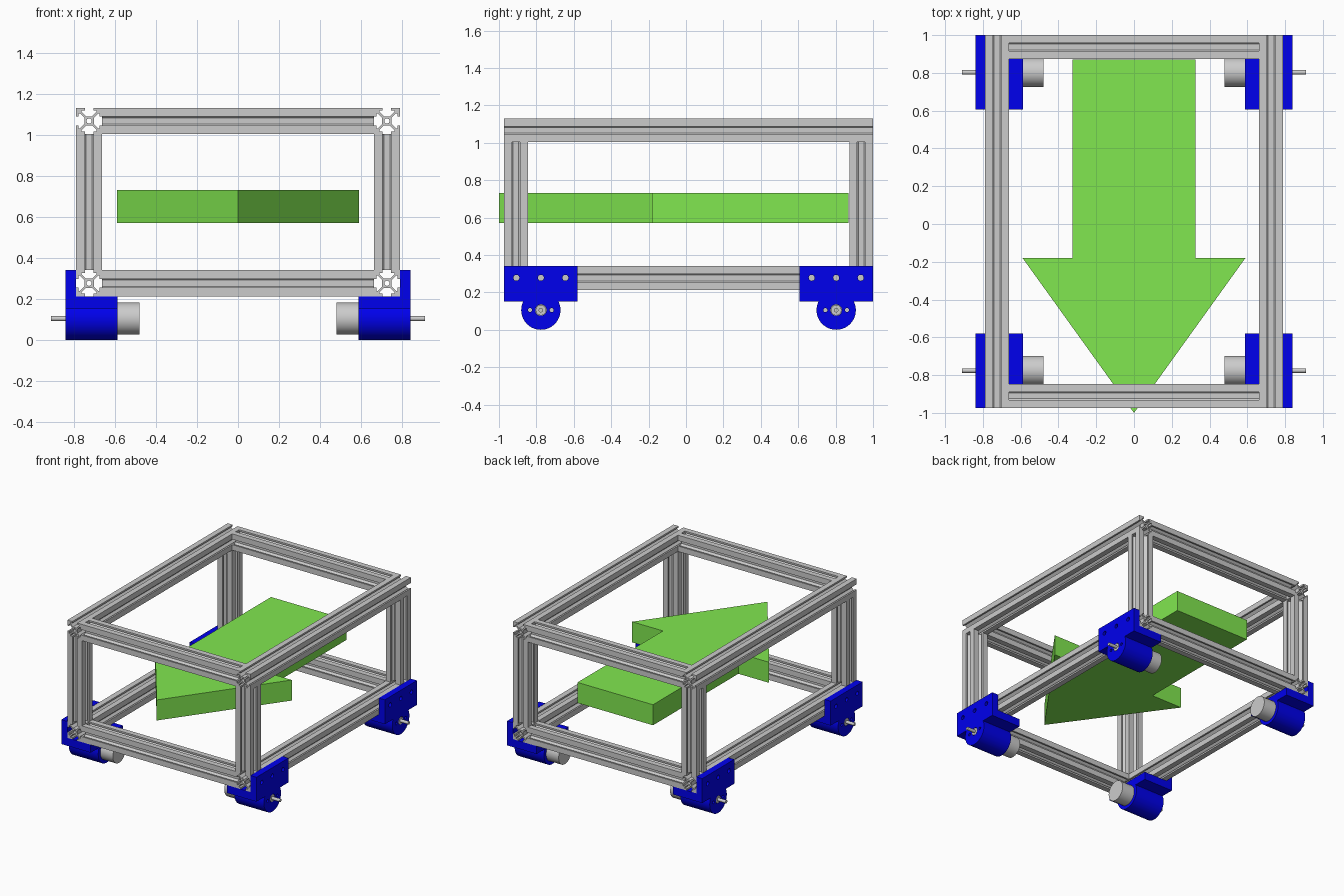
import bpy, bmesh
from math import cos, sin, asin, sqrt, pi, tau

if "Cube" in bpy.data.objects:
    bpy.data.objects.remove(bpy.data.objects["Cube"])

H = 0.0635            # half width of a slotted rail
YC = 0.0135           # centre of the frame along y
XR = 0.725            # rail centre in x
YR = 0.9865 - H       # cross rail centre in y, from YC
ZB, ZT = 0.277, 1.067  # lower and upper rail centres


def material(name, rgb):
    m = bpy.data.materials.new(name)
    m.diffuse_color = (*rgb, 1)
    m.use_nodes = True
    m.node_tree.nodes["Principled BSDF"].inputs["Base Color"].default_value = m.diffuse_color
    return m


BLUE = material("blue", (0.0, 0.0, 0.85))
GREEN = material("green", (0.22, 0.8, 0.08))


def circle(r, u=0, v=0, n=32):
    return [(u + r * cos(tau * i / n), v + r * sin(tau * i / n)) for i in range(n)]


def prism(name, loops, axis, lo, hi, offset=(0, 0, 0), mat=None, smooth=False):
    """Extrude an outline with holes along an axis (x: outline is y,z; y: z,x; z: x,y)."""
    cu = bpy.data.curves.new(name, 'CURVE')
    cu.dimensions = '2D'
    cu.fill_mode = 'BOTH'
    cu.extrude = (hi - lo) / 2
    for pts in loops:
        s = cu.splines.new('POLY')
        s.points.add(len(pts) - 1)
        for p, (u, v) in zip(s.points, pts):
            p.co = (u, v, 0, 1)
        s.use_cyclic_u = True
    tmp = bpy.data.objects.new(name + "_outline", cu)
    bpy.context.collection.objects.link(tmp)
    bpy.context.view_layer.update()
    dg = bpy.context.evaluated_depsgraph_get()
    me = bpy.data.meshes.new_from_object(tmp.evaluated_get(dg))
    bpy.data.objects.remove(tmp)
    bm = bmesh.new()
    bm.from_mesh(me)
    bmesh.ops.remove_doubles(bm, verts=bm.verts, dist=1e-5)
    for vert in bm.verts:
        u, v, w = vert.co
        w += (lo + hi) / 2
        p = {'x': (w, u, v), 'y': (v, w, u), 'z': (u, v, w)}[axis]
        vert.co = [a + b for a, b in zip(p, offset)]
    bmesh.ops.recalc_face_normals(bm, faces=bm.faces)
    for f in bm.faces:
        f.smooth = False
    bm.to_mesh(me)
    bm.free()
    me.name = name
    me.materials.clear()
    if mat:
        me.materials.append(mat)
    ob = bpy.data.objects.new(name, me)
    bpy.context.collection.objects.link(ob)
    if smooth:
        bpy.ops.object.select_all(action='DESELECT')
        ob.select_set(True)
        bpy.context.view_layer.objects.active = ob
        bpy.ops.object.shade_smooth_by_angle(angle=pi / 6)
    return ob


# Slotted rail cross-section: one side turned four times, plus the centre bore
side = [(1, -1), (1, -.33), (.8, -.33), (.8, -.58), (.7, -.58), (.36, -.24),
        (.36, .24), (.7, .58), (.8, .58), (.8, .33), (1, .33)]
slots = []
for k in range(4):
    c, s = [(1, 0), (0, 1), (-1, 0), (0, -1)][k]
    slots += [(H * (c * u - s * v), H * (s * u + c * v)) for u, v in side]
RAIL = [slots, circle(0.2 * H, n=16)]

# Frame: long rails, cross rails and corner posts
for level, z in (("lower", ZB), ("upper", ZT)):
    for sname, sx in (("left", -1), ("right", 1)):
        prism(f"{level}_{sname}_rail", RAIL, 'y', -0.9865, 0.9865, (sx * XR, YC, z))
    for ename, sy in (("front", -1), ("back", 1)):
        prism(f"{level}_{ename}_rail", RAIL, 'x', H - XR, XR - H, (0, YC + sy * YR, z))
for sx in (-1, 1):
    for ename, sy in (("front", -1), ("back", 1)):
        sname = "left" if sx < 0 else "right"
        prism(f"{ename}_{sname}_post", RAIL, 'z', ZB + H, ZT - H, (sx * XR, YC + sy * YR, 0))

# Direction arrow
prism("direction_arrow", [[(0, -1), (.59, -.18), (.325, -.18), (.325, .87),
                           (-.325, .87), (-.325, -.18), (-.59, -.18)]],
      'z', 0.57, 0.73, mat=GREEN)

# Bracket outline: flange on top of a round motor housing
R, MZ, W, FZ = 0.105, 0.105, 0.197, 0.152
a0 = asin((FZ - MZ) / R)
arc = [(R * cos(t), MZ + R * sin(t))
       for t in (pi - a0 + (pi + 2 * a0) * i / 40 for i in range(41))]


def bracket_outline(top):
    return [(-W, top), (-W, FZ)] + arc + [(W, FZ), (W, top)]


plate_holes = ([circle(0.016, u, 0.278, 20) for u in (-.131, 0, .131)]
               + [circle(0.011, u, MZ, 16) for u in (-.058, .058)]
               + [circle(0.03, 0, MZ)])

# Motor brackets, motors and shafts at the four corners
for sname, sx in (("left", -1), ("right", 1)):
    for ename, sy in (("front", -1), ("back", 1)):
        tag = f"{ename}_{sname}"
        off = (0, YC + sy * 0.7895, 0)

        def part(name, loops, a, b, mat=None):
            lo, hi = sorted((sx * a, sx * b))
            return prism(f"{tag}_{name}", loops, 'x', lo, hi, off, mat, True)

        part("bracket_plate", [bracket_outline(0.342)] + plate_holes, 0.7885, 0.84, BLUE)
        part("motor_housing", [bracket_outline(ZB - H), circle(0.079, 0, MZ, 40)],
             0.587, 0.7885, BLUE)
        part("motor", [circle(0.078, 0, MZ, 40)], 0.48, 0.788)
        part("motor_boss", [circle(0.028, 0, MZ)], 0.788, 0.84)
        part("motor_shaft", [circle(0.012, 0, MZ, 20)], 0.84, 0.91)
